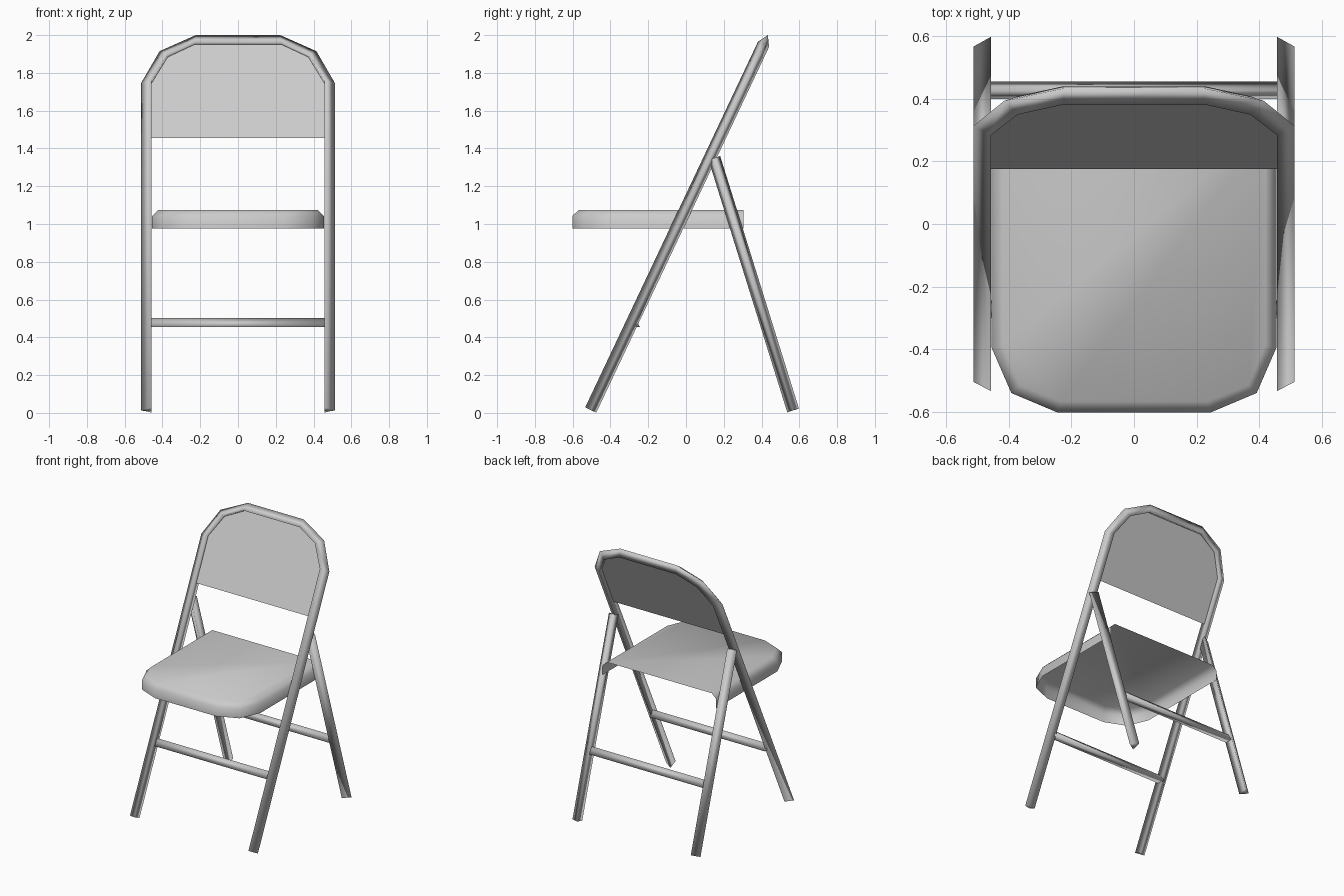
import bpy, bmesh
from mathutils import Vector as V

if "Cube" in bpy.data.objects:
    bpy.data.objects.remove(bpy.data.objects["Cube"])

EDGE = 0.0325          # half width of the flat inner side of the three-sided tube
IN_X, OUT_X = 0.457, 0.513


def finish(name, bm, smooth=True):
    me = bpy.data.meshes.new(name)
    bm.to_mesh(me)
    bm.free()
    for p in me.polygons:
        p.use_smooth = smooth
    ob = bpy.data.objects.new(name, me)
    bpy.context.collection.objects.link(ob)
    return ob


def tube(name, sections):
    """Skin a list of three-point cross-sections and cap both ends."""
    bm = bmesh.new()
    rings = [[bm.verts.new(p) for p in s] for s in sections]
    for a, b in zip(rings, rings[1:]):
        for i in range(3):
            j = (i + 1) % 3
            bm.faces.new((a[i], a[j], b[j], b[i]))
    bm.faces.new(rings[0])
    bm.faces.new(rings[-1])
    bmesh.ops.recalc_face_normals(bm, faces=bm.faces)
    return finish(name, bm)


def mirrored(half):
    return half + [(-p[0],) + tuple(p[1:]) for p in reversed(half)]


# The front frame and back panel share one leaning plane
def lean(x, z):
    return V((x, -0.503 + 0.4725 * (z - 0.018), z))


# Front legs and arched top: one continuous bent tube
n = V((0, -1, 0.4725)).normalized() * EDGE
outer = mirrored([(OUT_X, 0.015), (OUT_X, 1.746), (0.415, 1.915), (0.224, 2.0)])
inner = mirrored([(IN_X, 0.015), (IN_X, 1.746), (0.372, 1.884), (0.228, 1.951)])
tube("front_frame", [(lean(*o), lean(*i) + n, lean(*i) - n)
                     for o, i in zip(outer, inner)])

# Back panel filling the arch
bm = bmesh.new()
panel = [(IN_X, 1.455)] + inner[1:-1] + [(-IN_X, 1.455)]
f = bm.faces.new([bm.verts.new(lean(*p)) for p in panel])
f.normal_update()
if f.normal.y > 0:
    f.normal_flip()
finish("back_panel", bm, False)

# Rear legs
top, foot = V((0, 0.15, 1.35)), V((0, 0.567, 0.013))
d = (top - foot).normalized()
m = V((0, d.z, -d.y)) * EDGE
for side, label in ((1, "right"), (-1, "left")):
    tube("rear_leg_" + label,
         [(c + V((side * OUT_X, 0, 0)),
           c + V((side * IN_X, 0, 0)) + m,
           c + V((side * IN_X, 0, 0)) - m) for c in (foot, top)])

# Cross bars between the legs
for name, y in (("front_cross_bar", -0.272), ("rear_cross_bar", 0.427)):
    tube(name, [(V((x, y, 0.502)), V((x, y - 0.028, 0.455)), V((x, y + 0.028, 0.455)))
                for x in (-0.465, 0.465)])

# Seat: open shell with a chamfered rim and a skirt on the sides and front
rim = mirrored([(0.455, 0.305), (0.455, -0.395), (0.392, -0.54), (0.245, -0.602)])
flat = mirrored([(0.42, 0.305), (0.42, -0.385), (0.365, -0.515), (0.235, -0.567)])
bm = bmesh.new()
rows = [[bm.verts.new((x, y, z)) for x, y in pts]
        for pts, z in ((rim, 0.975), (rim, 1.042), (flat, 1.075))]
for a, b in zip(rows, rows[1:]):
    for i in range(len(a) - 1):
        bm.faces.new((a[i + 1], a[i], b[i], b[i + 1]))
bm.faces.new(rows[-1][::-1])
finish("seat", bm)
